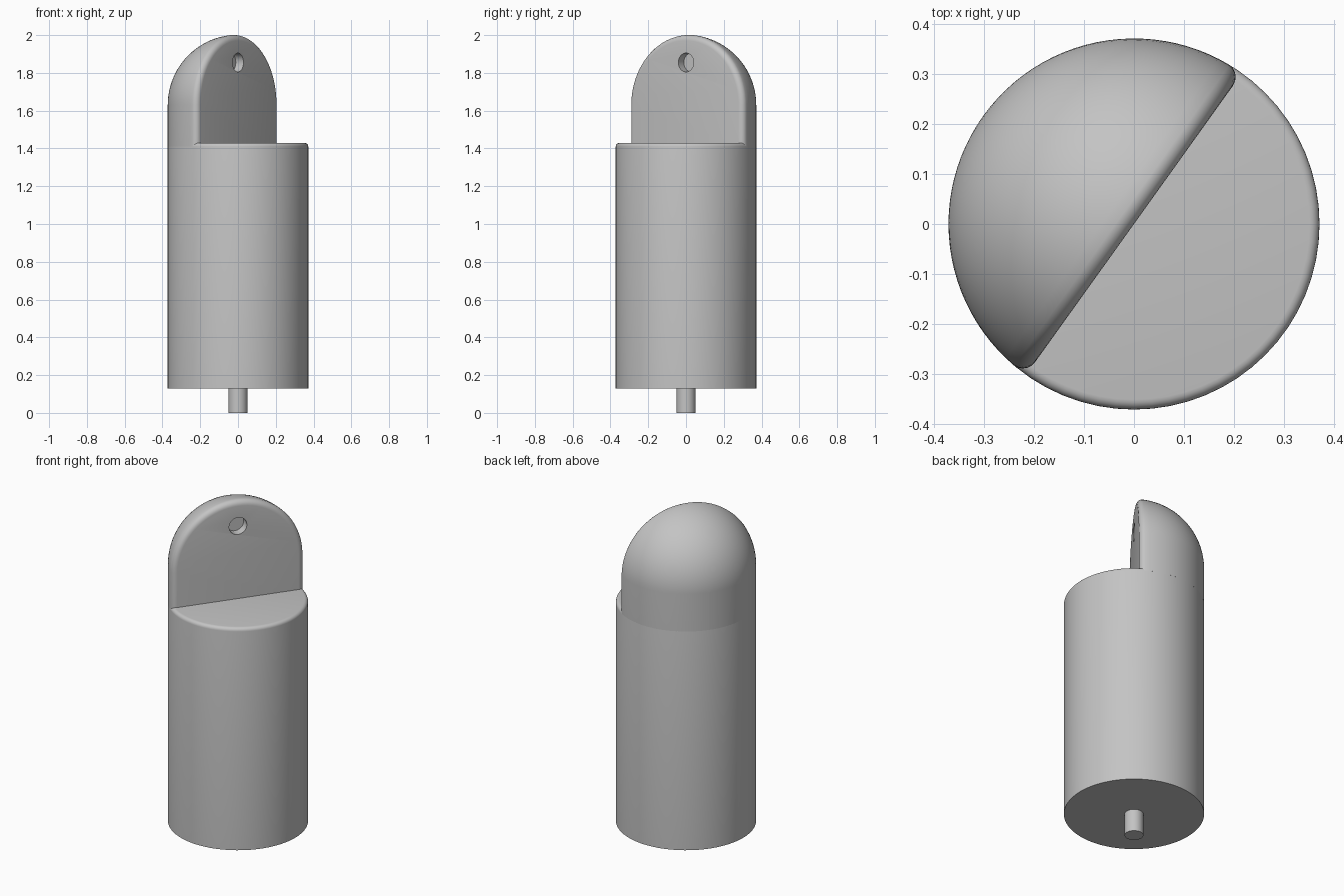
import bpy, bmesh
from math import sin, cos, pi, sqrt, radians
from mathutils import Matrix

cube = bpy.data.objects.get("Cube")
if cube:
    bpy.data.objects.remove(cube, do_unlink=True)

R = 0.372            # body radius
BASE, STEP = 0.13, 1.43
SPRING = 1.63        # height where the dome begins
RIM, FILLET = 0.02, 0.03
TURN = radians(54.4)  # direction of the flat wall

grey = bpy.data.materials.new("plain grey")
grey.use_nodes = True
GREY = (0.55, 0.55, 0.55, 1)
grey.diffuse_color = GREY
grey.node_tree.nodes["Principled BSDF"].inputs["Base Color"].default_value = GREY


def finish(name, bm):
    bmesh.ops.remove_doubles(bm, verts=bm.verts, dist=1e-5)
    bmesh.ops.recalc_face_normals(bm, faces=bm.faces)
    mesh = bpy.data.meshes.new(name)
    bm.to_mesh(mesh)
    bm.free()
    obj = bpy.data.objects.new(name, mesh)
    bpy.context.collection.objects.link(obj)
    mesh.materials.append(grey)
    return obj


def loft(name, rings):
    """Skin closed rings of points and cap both ends."""
    bm = bmesh.new()
    loops = [[bm.verts.new(p) for p in ring] for ring in rings]
    for a, b in zip(loops, loops[1:]):
        for i in range(len(a)):
            j = (i + 1) % len(a)
            bm.faces.new((a[i], a[j], b[j], b[i]))
    bm.faces.new(loops[0])
    bm.faces.new(loops[-1])
    return finish(name, bm)


def circle(r, z, n=64):
    return [(r * cos(2 * pi * i / n), r * sin(2 * pi * i / n), z) for i in range(n)]


def arch(r, depth, n=40):
    """Round-topped outline standing on the step."""
    pts = [(r * cos(pi * i / n), depth, SPRING + r * sin(pi * i / n)) for i in range(n + 1)]
    foot = STEP - RIM
    return [(r, depth, foot)] + pts + [(-r, depth, foot)]


def smooth(obj):
    bpy.ops.object.select_all(action="DESELECT")
    obj.select_set(True)
    bpy.context.view_layer.objects.active = obj
    bpy.ops.object.shade_smooth_by_angle(angle=radians(35))


# Cylindrical body with a rounded step rim
quarter = [pi / 2 * i / 5 for i in range(6)]
body = loft("body", [circle(R, BASE)] + [
    circle(R - RIM + RIM * cos(t), STEP - RIM + RIM * sin(t)) for t in quarter])

# Half dome: arches rounded at the flat wall, then shrinking towards the back
edge = sqrt(R * R - FILLET * FILLET)
slices = [arch(edge - FILLET + FILLET * sin(t), FILLET - FILLET * cos(t)) for t in quarter]
start = FILLET / R
for i in range(1, 25):
    a = start + (pi / 2 - start) * i / 24
    slices.append(arch(max(R * cos(a), 0.0005), R * sin(a)))
dome = loft("half_dome", slices)

# Shallow round socket in the flat wall
bm = bmesh.new()
bmesh.ops.create_cone(bm, cap_ends=True, segments=32, radius1=0.05, radius2=0.05, depth=0.1,
                      matrix=Matrix.Translation((0, 0, 1.855)) @ Matrix.Rotation(pi / 2, 4, "X"))
cutter = finish("socket_cutter", bm)
cutter.hide_render = True
cut = dome.modifiers.new("socket", "BOOLEAN")
cut.operation, cut.solver, cut.object = "DIFFERENCE", "EXACT", cutter
bpy.context.view_layer.objects.active = dome
bpy.ops.object.modifier_apply(modifier=cut.name)
bpy.data.objects.remove(cutter, do_unlink=True)
dome.rotation_euler.z = TURN

# Pin below the body
pin = loft("bottom_pin", [circle(0.05, 0, 32), circle(0.05, BASE + 0.01, 32)])

for part in (body, dome, pin):
    smooth(part)
